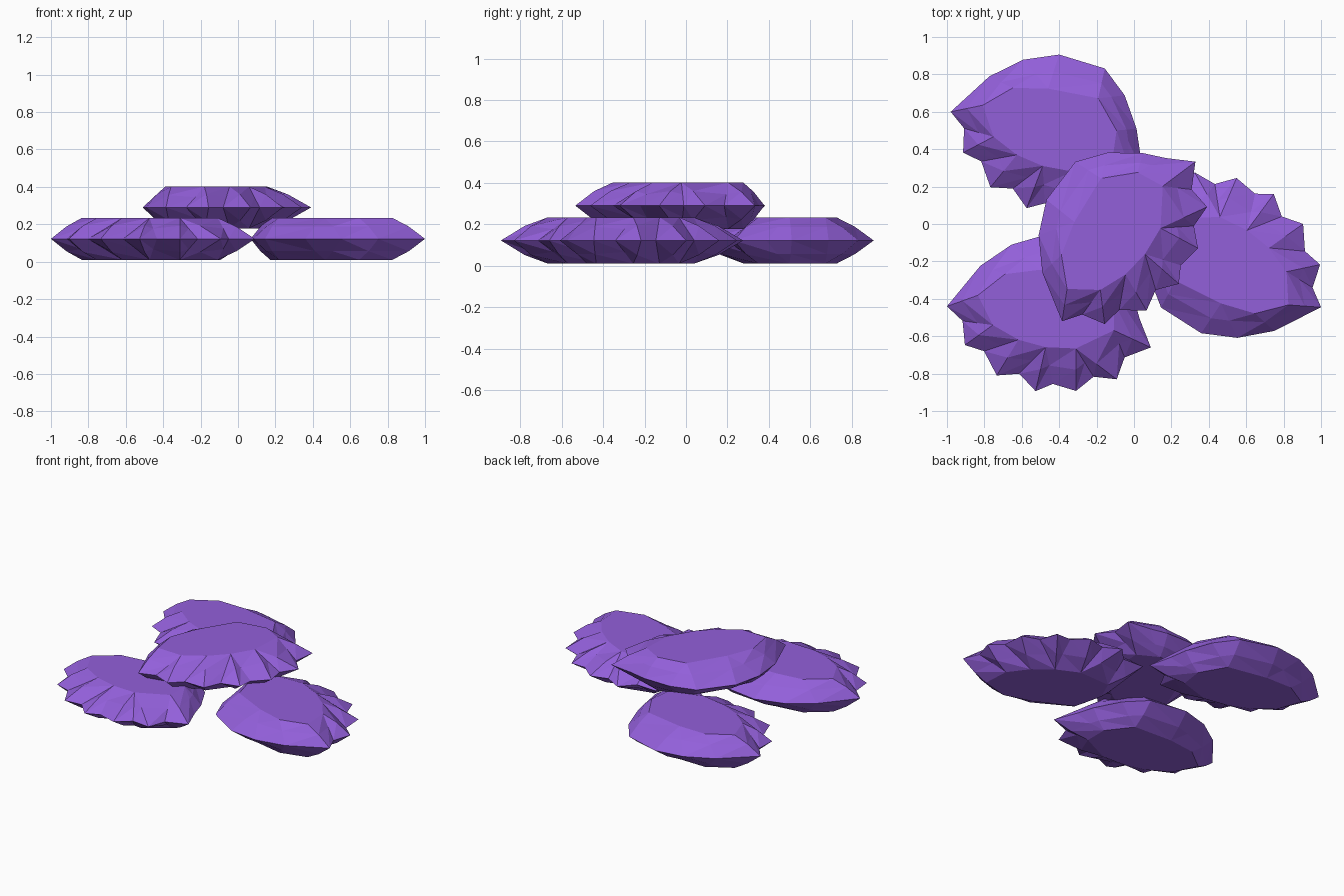
import bpy, bmesh, math
from mathutils import Vector

if "Cube" in bpy.data.objects:
    bpy.data.objects.remove(bpy.data.objects["Cube"])

# Single flat purple
purple = bpy.data.materials.new("purple")
purple.diffuse_color = (0.29, 0.115, 0.70, 1)
purple.use_nodes = True
purple.node_tree.nodes["Principled BSDF"].inputs["Base Color"].default_value = purple.diffuse_color

# Shell outline, from first tip along the scalloped side, back along the smooth side
RIM = [(0, 0), (.097, -.06), (.135, -.184), (.242, -.196), (.334, -.31), (.45, -.277),
       (.554, -.351), (.637, -.295), (.766, -.307), (.843, -.214), (.967, -.203),
       (.985, -.08), (1.112, 0), (1.025, .135), (.967, .245), (.848, .392),
       (.70, .492), (.445, .481), (.273, .391), (.132, .247)]
# Edge of the flat plateau
CAP = [(.15, .09), (.26, -.05), (.41, -.10), (.56, -.11), (.72, -.085), (.90, .05),
       (.87, .20), (.72, .33), (.45, .29), (.27, .23)]
CENTER = Vector((.55, .11))
HALF = 0.112


def angle_gap(a, b):
    a, b = Vector(a) - CENTER, Vector(b) - CENTER
    return a.angle(b)


def shell(name, tip, degrees, z):
    """Lens-shaped shell: rim, shoulder ring and plateau, above and below."""
    bm = bmesh.new()
    n = len(RIM)
    rim = [bm.verts.new((x, y, 0)) for x, y in RIM]
    for side in (1, -1):
        cap_verts = [bm.verts.new((x, y, side * HALF)) for x, y in CAP]
        near = [min(range(len(CAP)), key=lambda k: angle_gap(CAP[k], p)) for p in RIM]
        shoulder = []
        for i, p in enumerate(RIM):
            c = Vector(CAP[near[i]])
            m = Vector(p).lerp(c, 0.5)
            # scallop tips rise into ridges, notches sink into grooves
            lift = .066
            if 0 < i < 12:
                lift = .070 if i % 2 == 0 else .055
            shoulder.append(bm.verts.new((m.x, m.y, side * lift)))

        def face(verts):
            unique = list(dict.fromkeys(verts))
            if len(unique) > 2:
                bm.faces.new(unique if side > 0 else unique[::-1])

        for i in range(n):
            j = (i + 1) % n
            face([rim[i], rim[j], shoulder[j]])
            face([rim[i], shoulder[j], shoulder[i]])
            a, b = cap_verts[near[i]], cap_verts[near[j]]
            face([shoulder[i], shoulder[j], b])
            face([shoulder[i], b, a])
        face([cap_verts[k] for k in near])
    loose = [v for v in bm.verts if not v.link_faces]
    bmesh.ops.delete(bm, geom=loose, context='VERTS')
    bmesh.ops.recalc_face_normals(bm, faces=bm.faces)
    mesh = bpy.data.meshes.new(name)
    bm.to_mesh(mesh)
    bm.free()
    mesh.materials.append(purple)
    ob = bpy.data.objects.new(name, mesh)
    ob.location = (tip[0], tip[1], z)
    ob.rotation_euler.z = math.radians(degrees)
    bpy.context.collection.objects.link(ob)


# Three shells on the ground, one stacked on top
shell("front_left_shell", (-1.0, -.44), -11.4, .122)
shell("back_left_shell", (-.98, .60), -19.4, .122)
shell("right_shell", (1.0, -.445), 145, .122)
shell("top_shell", (-.385, -.52), 50.1, .29)
